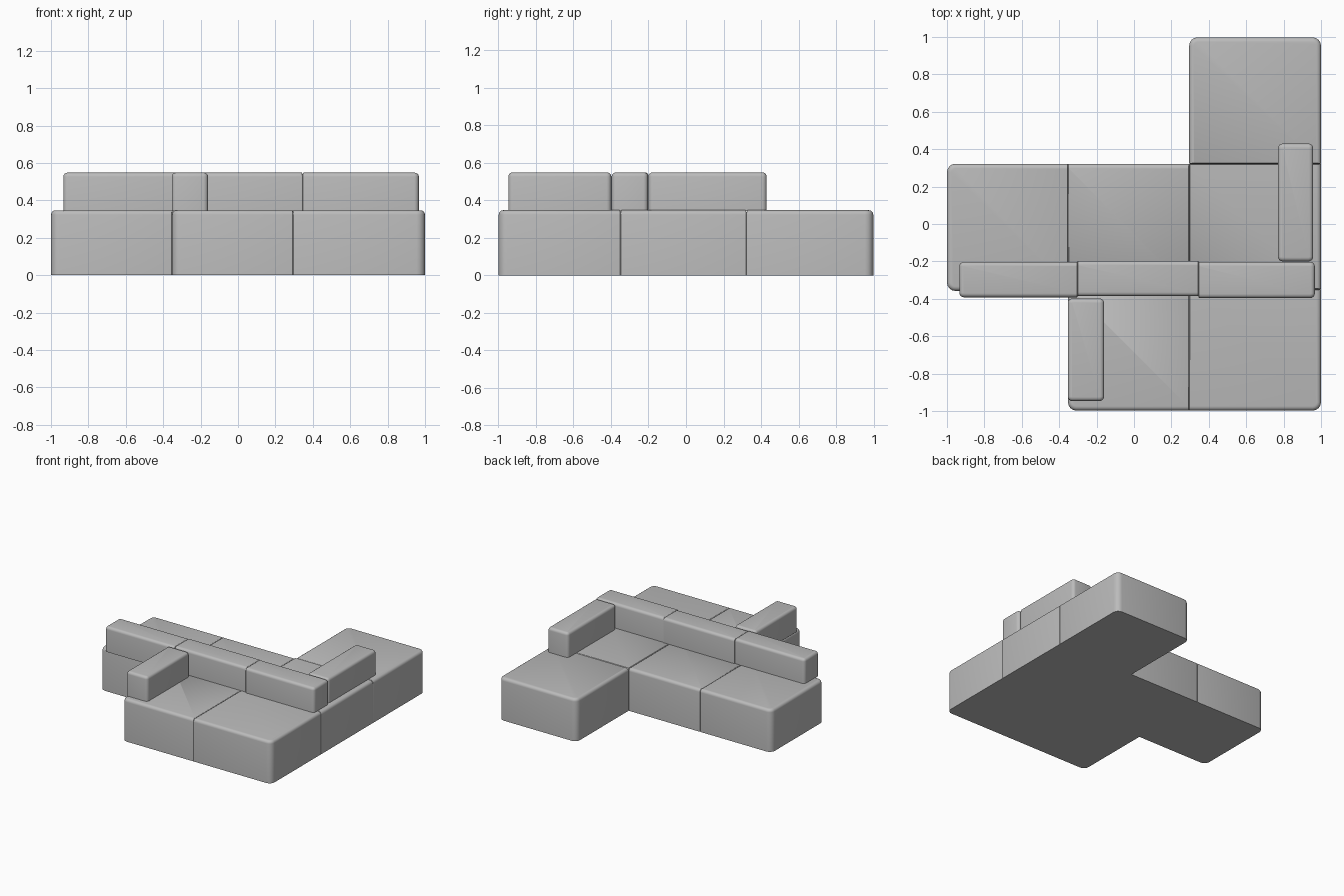
import bpy, bmesh, math

if "Cube" in bpy.data.objects:
    bpy.data.objects.remove(bpy.data.objects["Cube"])

# Mid-grey upholstery
fabric = bpy.data.materials.new("grey_fabric")
fabric.diffuse_color = (0.5, 0.5, 0.5, 1)
fabric.use_nodes = True
fabric.node_tree.nodes["Principled BSDF"].inputs["Base Color"].default_value = fabric.diffuse_color


def outline(x0, x1, y0, y1, radii, inset, z, n=5):
    """Rounded rectangle; radii run front-left, front-right, back-right, back-left."""
    pts = []
    corners = [(x0, y0, 1, 1, 180), (x1, y0, -1, 1, 270),
               (x1, y1, -1, -1, 0), (x0, y1, 1, -1, 90)]
    for (cx, cy, sx, sy, a0), r in zip(corners, radii):
        rr = max(r - inset, 0.003)
        ox, oy = cx + sx * rr, cy + sy * rr
        for i in range(n):
            a = math.radians(a0 + 90 * i / (n - 1))
            pts.append((ox + rr * math.cos(a), oy + rr * math.sin(a), z))
    return pts


def block(name, x0, x1, y0, y1, z0, z1, radii, top, seams="", steps=4):
    """Upholstered block with a rounded top rim; seam sides (L R F B) stay crisp."""
    bm = bmesh.new()
    k = {s: 0.2 if s in seams else 1.0 for s in "LRFB"}
    levels = [(0, z0)]
    for i in range(steps + 1):
        a = math.radians(90 * i / steps)
        levels.append((top * (1 - math.cos(a)), z1 - top * (1 - math.sin(a))))
    # a seam side rises straight, so only the free sides pull inwards
    rings = [[bm.verts.new(p) for p in outline(
        x0 + d * k["L"], x1 - d * k["R"], y0 + d * k["F"], y1 - d * k["B"],
        radii, d, z)] for d, z in levels]
    n = len(rings[0])
    for lo, hi in zip(rings, rings[1:]):
        for i in range(n):
            j = (i + 1) % n
            bm.faces.new((lo[i], lo[j], hi[j], hi[i]))
    bm.faces.new(rings[-1])
    bm.faces.new(rings[0][::-1])
    mesh = bpy.data.meshes.new(name)
    bm.to_mesh(mesh)
    bm.free()
    mesh.materials.append(fabric)
    ob = bpy.data.objects.new(name, mesh)
    bpy.context.collection.objects.link(ob)
    bpy.ops.object.select_all(action='DESELECT')
    ob.select_set(True)
    bpy.context.view_layer.objects.active = ob
    bpy.ops.object.shade_smooth_by_angle(angle=math.radians(40))


# Seat modules: only the corners on the outside of the layout are well rounded
R, S = 0.045, 0.004
SEAT = 0.347
seats = [
    ("seat_left", -1.0, -0.353, -0.358, 0.322, (R, S, S, R), "R"),
    ("seat_middle", -0.353, 0.295, -0.352, 0.322, (S, S, S, S), "LRF"),
    ("seat_right", 0.295, 1.0, -0.349, 0.322, (S, S, S, S), "LFB"),
    ("seat_chaise", 0.295, 1.0, 0.322, 0.998, (S, S, R, R), "F"),
    ("seat_front_middle", -0.353, 0.294, -0.998, -0.352, (R, S, S, S), "RB"),
    ("seat_front_right", 0.294, 1.0, -0.998, -0.349, (S, R, S, S), "LB"),
]
for name, x0, x1, y0, y1, radii, seams in seats:
    block(name, x0, x1, y0, y1, 0, SEAT, radii, 0.024, seams)

# Back row and the two arm bolsters resting on the seats
E, T = 0.025, 0.005
bolsters = [
    ("back_left", -0.934, -0.302, -0.392, -0.202, (E, T, T, E), "R"),
    ("back_middle", -0.302, 0.345, -0.386, -0.197, (T, T, T, T), "LR"),
    ("back_right", 0.345, 0.967, -0.396, -0.202, (T, E, E, T), "L"),
    ("arm_rear", 0.77, 0.958, -0.2, 0.43, (E, E, E, E), ""),
    ("arm_front", -0.354, -0.16, -0.947, -0.398, (E, E, E, E), ""),
]
for name, x0, x1, y0, y1, radii, seams in bolsters:
    block(name, x0, x1, y0, y1, SEAT - 0.004, 0.548, radii, 0.022, seams)
